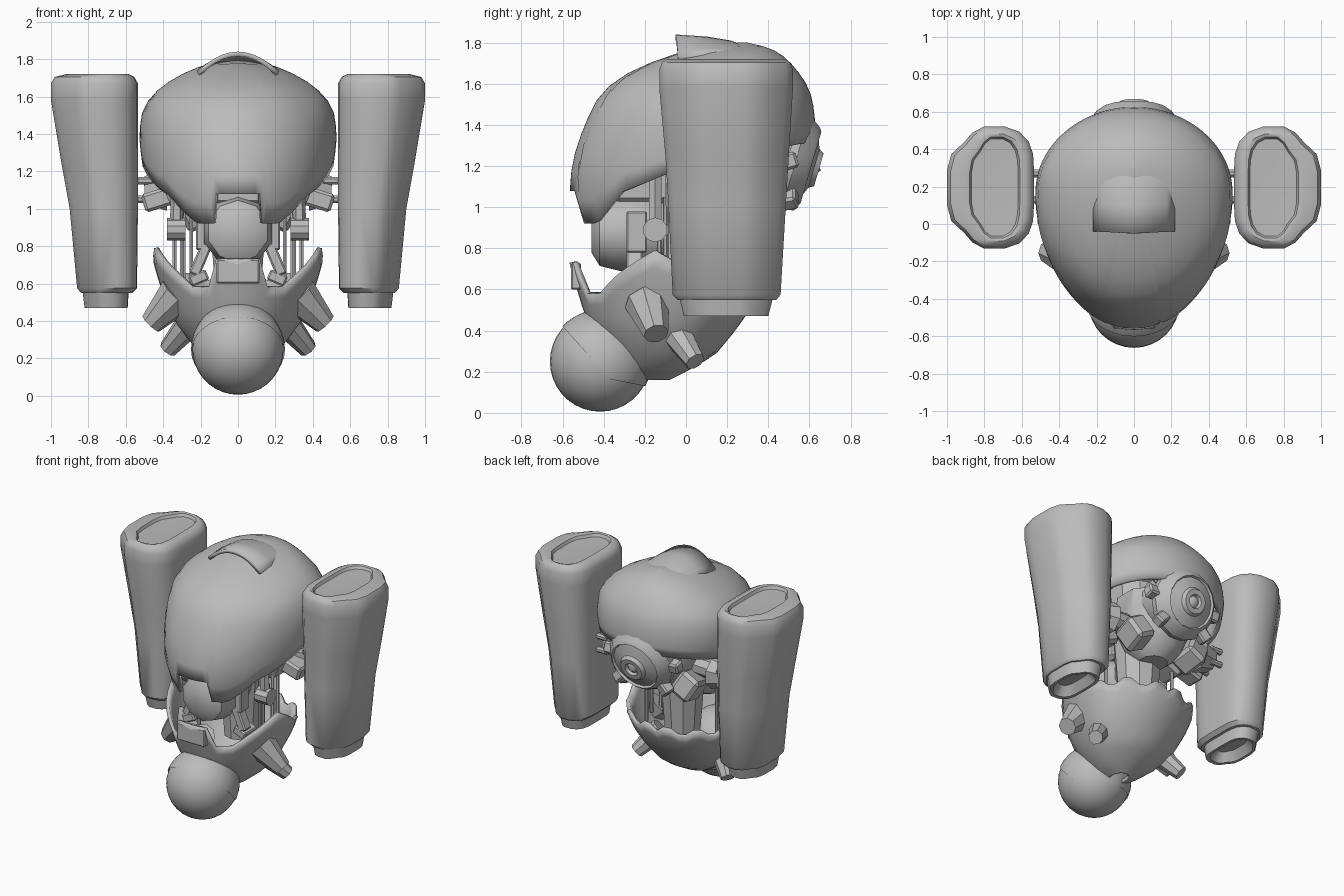
import bpy, bmesh, math
from mathutils import Vector, Matrix

cube = bpy.data.objects.get("Cube")
if cube:
    bpy.data.objects.remove(cube, do_unlink=True)

grey = bpy.data.materials.new("plain grey")
grey.use_nodes = True
grey.diffuse_color = (0.5, 0.5, 0.5, 1)
grey.node_tree.nodes["Principled BSDF"].inputs["Base Color"].default_value = (0.5, 0.5, 0.5, 1)


def finish(name, bm, angle=35, thick=0):
    bmesh.ops.remove_doubles(bm, verts=bm.verts, dist=0.0005)
    bmesh.ops.recalc_face_normals(bm, faces=bm.faces)
    me = bpy.data.meshes.new(name)
    bm.to_mesh(me)
    bm.free()
    me.materials.append(grey)
    me.shade_smooth()
    me.set_sharp_from_angle(angle=math.radians(angle))
    ob = bpy.data.objects.new(name, me)
    bpy.context.collection.objects.link(ob)
    if thick:
        mod = ob.modifiers.new("thickness", 'SOLIDIFY')
        mod.thickness = thick
    return ob


def loft(name, rows, closed=True, caps=False, angle=35, thick=0):
    bm = bmesh.new()
    vs = [[bm.verts.new(p) for p in row] for row in rows]
    n = len(rows[0])
    for a, b in zip(vs, vs[1:]):
        for i in range(n if closed else n - 1):
            j = (i + 1) % n
            bm.faces.new((a[i], a[j], b[j], b[i]))
    if caps:
        bm.faces.new(vs[0])
        bm.faces.new(vs[-1])
    return finish(name, bm, angle, thick)


def revolve(name, origin, axis, profile, n=8, angle=35):
    """Rings of (radius, distance along the axis)."""
    q = Vector(axis).to_track_quat('Z', 'Y')
    ring = [2 * math.pi * (i + 0.5) / n for i in range(n)]
    rows = [[Vector(origin) + q @ Vector((r * math.cos(a), r * math.sin(a), h)) for a in ring]
            for r, h in profile]
    return loft(name, rows, caps=profile[0][0] > 0 and profile[-1][0] > 0, angle=angle)


def rod(name, a, b, r1, r2=None, n=8):
    d = Vector(b) - Vector(a)
    return revolve(name, a, d, [(r1, 0), (r1 if r2 is None else r2, d.length)], n)


def box(name, loc, size, rot=(0, 0, 0)):
    bm = bmesh.new()
    bmesh.ops.create_cube(bm, size=1)
    bmesh.ops.scale(bm, verts=bm.verts, vec=size)
    for i, axis in enumerate("XYZ"):
        bmesh.ops.rotate(bm, verts=bm.verts, matrix=Matrix.Rotation(rot[i], 3, axis))
    bmesh.ops.translate(bm, verts=bm.verts, vec=loc)
    bmesh.ops.bevel(bm, geom=bm.edges[:], offset=min(size) * 0.15, segments=1, affect='EDGES')
    return finish(name, bm, 25)


def table(rows, z):
    z = max(rows[0][0], min(rows[-1][0], z))
    for a, b in zip(rows, rows[1:]):
        if z <= b[0]:
            t = (z - a[0]) / (b[0] - a[0])
            return [p + (q - p) * t for p, q in zip(a[1:], b[1:])]


def egg(rows, a, z):
    """Point on an egg body; each table row is z, front y, back y, half width."""
    f, b, w = table(rows, z)
    mid = 0.42 * f + 0.58 * b
    c = math.cos(a)
    return Vector((w * math.sin(a), mid + c * (b - mid if c > 0 else mid - f), z))


def egg_shell(name, rows, end, edge, start, steps=12, n=48, thick=0.03):
    """The edge rule gets the rim point and its turn from the front in 48ths."""
    cols = []
    for i in range(n):
        a = 2 * math.pi * i / n
        z = start
        for _ in range(10):
            z = 0.5 * z + 0.5 * edge(egg(rows, a, z), abs(i - n / 2) * 48 / n)
        cols.append([egg(rows, a, z + (end - z) * math.sin(k / steps * math.pi / 2))
                     for k in range(steps + 1)])
    return loft(name, list(zip(*cols)), angle=40, thick=thick)


# Upper shell with sloping lower edge and front notch
dome = [(0.9, -.52, .42, .4), (1.1, -.57, .56, .48), (1.25, -.545, .61, .515),
        (1.4, -.495, .63, .53), (1.53, -.43, .615, .51), (1.61, -.355, .58, .46),
        (1.68, -.235, .53, .37), (1.73, -.1, .48, .28), (1.775, .04, .41, .17),
        (1.8, .25, .3, 0)]


def dome_edge(p, k):
    if k <= 2:
        return 1.08
    if k >= 22:
        return 1.3
    return max(0.92, min(0.92 + 1.2 * (p.y + .44), 1.15 + .4 * (p.y + .12), 1.19 + .18 * (p.y + .1)))


egg_shell("upper_shell", dome, 1.8, dome_edge, 1.1, n=96)

# Raised hood on the crown
crest = [(-.05, 1.84, .11), (.1, 1.83, .09), (.22, 1.81, .07), (.36, 1.755, .05), (.42, 1.71, .04)]
loft("crown_hood", [[(.22 * u / 5, y + .01 * abs(u) / 5, z - drop * (u / 5) ** 2)
                     for u in range(-5, 6)] for y, z, drop in crest], closed=False, thick=0.025)

# Lower bowl with raised front plate, side tips and broken rear rim
bowl = [(.16, -.26, -.08, .06), (.2, -.32, .0, .15), (.28, -.38, .14, .25), (.4, -.46, .24, .34),
        (.5, -.5, .31, .385), (.6, -.53, .355, .42), (.7, -.565, .38, .45), (.8, -.57, .4, .465)]


def bowl_edge(p, k):
    if k <= 2:
        return 0.73
    if k <= 5:
        return 0.58
    if k <= 10:
        return 0.58 + 0.21 * (k - 5) / 5
    if k <= 13:
        return 0.79 - 0.04 * (k - 10)
    return 0.61 + (0.04 if (k // 2) % 2 else 0)


egg_shell("lower_bowl", bowl, 0.16, bowl_edge, 0.6, thick=0.025)
box("front_plate", (0, -.535, .665), (.23, .05, .13))

# Front ball and its collar
for name, radius in (("front_ball", 0.244), ("ball_collar", 0.251)):
    bm = bmesh.new()
    bmesh.ops.create_uvsphere(bm, u_segments=32, v_segments=18, radius=radius)
    bmesh.ops.translate(bm, verts=bm.verts, vec=(0, -.418, .25))
    if name == "ball_collar":
        for spot, normal in (((0, -.6, .42), (0, .22, .2)), ((0, -.4, .17), (0, .2, 1))):
            bmesh.ops.bisect_plane(bm, geom=bm.verts[:] + bm.edges[:] + bm.faces[:],
                                   plane_co=spot, plane_no=normal, clear_inner=True)
    finish(name, bm, 40)

# Rear thruster
tilt = Vector((0, .96, -.28)).normalized()
hub = Vector((0, .55, 1.21))
revolve("thruster", hub, tilt,
        [(.12, -.35), (.21, -.25), (.225, -.08), (.25, -.06), (.25, -.02), (.205, .045),
         (.185, .06), (.175, .045), (.1, .075), (.085, .1), (.05, .1), (.04, .08), (0, .11)], 16, 28)
for a in (0, 35, 90, 145, 180, 225, 315):
    out = Vector((math.cos(math.radians(a)), 0, math.sin(math.radians(a))))
    box("thruster_bracket", hub + out * 0.25 - tilt * 0.05, (.11, .08, .08),
        (0.28, -math.radians(a), 0))

# Inner machinery
revolve("inner_head", (0, -.46, .88), (0, 1, 0),
        [(.1, 0), (.165, .04), (.19, .14), (.19, .3), (.14, .42)], 10)
rod("core_column", (0, .04, .45), (0, .04, 1.5), .12, .2, 10)
revolve("core_body", (0, .2, .9), (0, 0, 1), [(.1, 0), (.2, .08), (.26, .25), (.26, .45)], 10)
box("head_mount", (0, -.2, 1.1), (.26, .3, .16))

# Tank cross-section: across from the inner side, and along the depth
half = [(0, .3), (.01, .55), (.06, .76), (.17, .92), (.33, 1), (.58, 1), (.71, .9),
        (.8, .75), (.95, .55), (1, .28)]
section = half + [(u, -v) for u, v in reversed(half)]
tank = [(.53, .65, .76, .07, .33), (.47, .61, .8, .02, .38), (.47, .59, .82, -.01, .40),
        (.55, .585, .83, -.03, .42), (.55, .565, .84, -.04, .44), (.575, .54, .86, -.065, .46),
        (1.0, .535, .9, -.085, .485), (1.25, .535, .945, -.1, .5), (1.58, .535, 1, -.13, .52),
        (1.67, .535, 1, -.13, .52), (1.705, .555, .98, -.115, .505), (1.72, .585, .92, -.09, .48),
        (1.715, .61, .88, -.075, .465), (1.695, .62, .87, -.065, .455), (1.69, .7, .79, .1, .29)]

for s, side in ((1, "left"), (-1, "right")):
    loft(side + "_tank", [[(s * (x0 + (x1 - x0) * u), (y0 + y1) / 2 + v * (y1 - y0) / 2, z)
                           for u, v in section] for z, x0, x1, y0, y1 in tank],
         caps=True, angle=40)

    # Tank joint and arm
    rod(side + "_arm", (s * .15, .2, 1.12), (s * .5, .2, 1.1), .07)
    rod(side + "_joint", (s * .38, .2, 1.1), (s * .5, .2, 1.1), .12, .08)
    for y in (.13, .27):
        for z in (1.05, 1.15):
            rod(side + "_joint_pin", (s * .45, y, z), (s * .56, y, z), .022)
    box(side + "_arm_block", (s * .43, .06, 1.05), (.16, .14, .1), (0, s * .3, 0))
    box(side + "_shoulder", (s * .3, .0, 1.08), (.16, .2, .16), (0, s * .4, 0))
    box(side + "_rear_block", (s * .24, .3, 1.0), (.16, .2, .18), (.3, s * .5, 0))

    # Struts between the halves
    for x, y in ((.25, -.1), (.3, -.13), (.34, -.08), (.29, .05)):
        rod(side + "_strut", (s * x, y, .5), (s * x, y, 1.05), .012, n=6)
    rod(side + "_pivot", (s * .28, -.15, .89), (s * .38, -.15, .89), .06, n=10)
    rod(side + "_upper_link", (s * .33, -.15, .9), (s * .32, -.15, 1.18), .035, n=6)
    box(side + "_jaw_brace", (s * .2, -.25, .73), (.06, .08, .18), (0, s * -.4, 0))
    box(side + "_jaw_foot", (s * .21, -.22, .63), (.1, .14, .06), (0, s * .4, 0))
    box(side + "_cheek", (s * .2, -.24, .88), (.05, .1, .2))

    # Tapered studs on the bowl
    rod(side + "_upper_stud", (s * .32, -.19, .54), (s * .465, -.145, .385), .11, .062)
    rod(side + "_lower_stud", (s * .24, -.06, .41), (s * .375, .045, .25), .08, .05)
